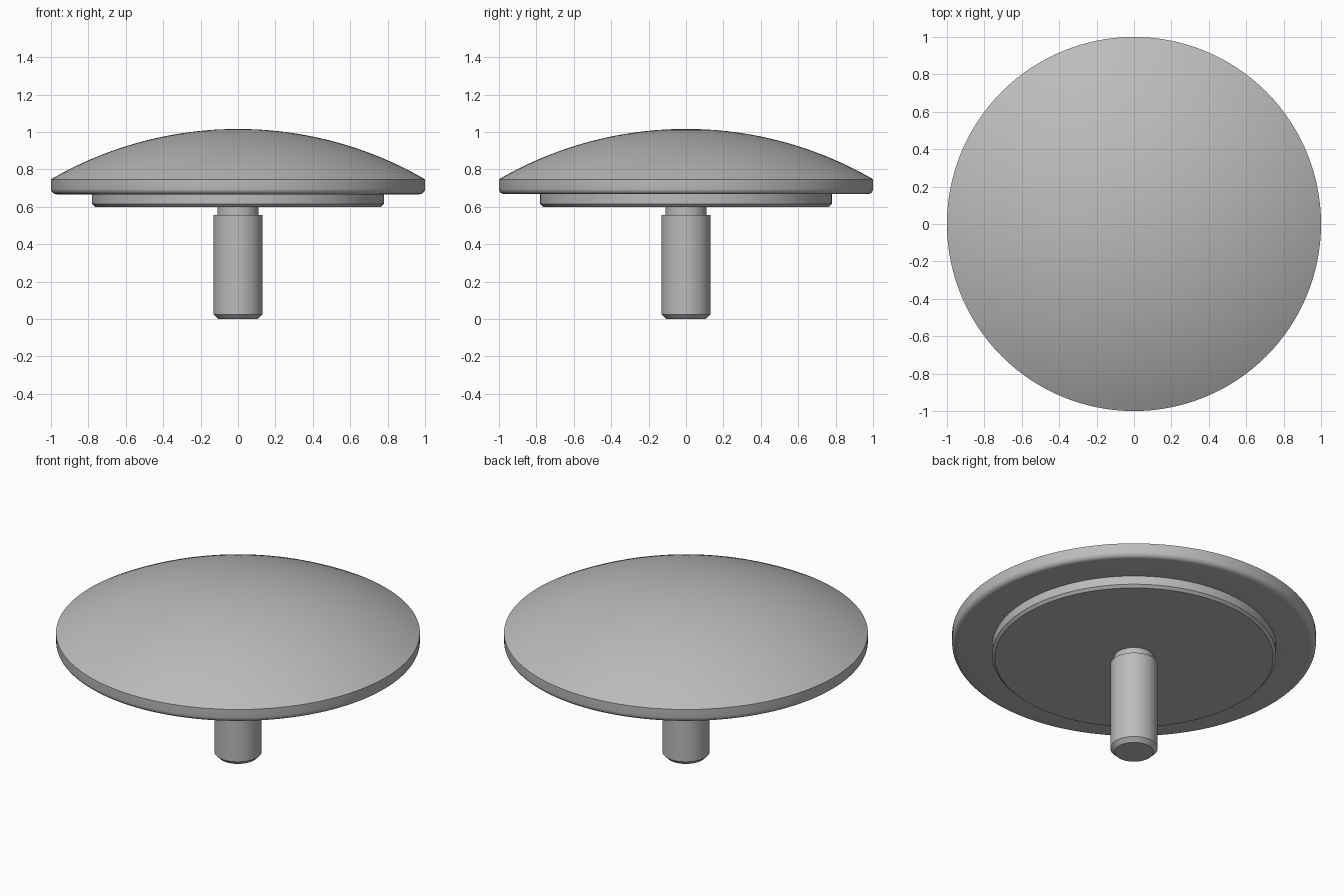
import bpy, bmesh
from math import sqrt, sin, cos, pi, radians

cube = bpy.data.objects.get("Cube")
if cube:
    bpy.data.objects.remove(cube, do_unlink=True)

SEGMENTS = 128

grey = bpy.data.materials.new("satin grey")
grey.use_nodes = True
colour = (0.50, 0.50, 0.50, 1)
grey.diffuse_color = colour
grey.node_tree.nodes["Principled BSDF"].inputs["Base Color"].default_value = colour


def lathe(name, profile):
    """Spin a (radius, height) profile, listed from top to bottom, around z."""
    bm = bmesh.new()
    verts = [bm.verts.new((r, 0, z)) for r, z in profile]
    edges = [bm.edges.new(pair) for pair in zip(verts, verts[1:])]
    bmesh.ops.spin(bm, geom=verts + edges, cent=(0, 0, 0), axis=(0, 0, 1),
                   angle=2 * pi, steps=SEGMENTS)
    bmesh.ops.remove_doubles(bm, verts=bm.verts, dist=0.0005)
    bmesh.ops.recalc_face_normals(bm, faces=bm.faces)
    # Make sure the normals point away from the solid
    low = min(bm.faces, key=lambda f: f.calc_center_median().z)
    if low.normal.z > 0:
        bmesh.ops.reverse_faces(bm, faces=bm.faces)
    mesh = bpy.data.meshes.new(name)
    bm.to_mesh(mesh)
    bm.free()
    mesh.materials.append(grey)
    obj = bpy.data.objects.new(name, mesh)
    bpy.context.collection.objects.link(obj)
    bpy.ops.object.select_all(action="DESELECT")
    obj.select_set(True)
    bpy.context.view_layer.objects.active = obj
    bpy.ops.object.shade_smooth_by_angle(angle=radians(25))
    return obj


# Domed cap: spherical top, straight rim, rounded lower edge, flat underside
top, rim, under, boss_r = 1.016, 0.747, 0.667, 0.78
rise = top - rim
sphere = (1 + rise ** 2) / (2 * rise)
dome = [(i / 24, top - sphere + sqrt(sphere ** 2 - (i / 24) ** 2)) for i in range(25)]
fillet = 0.03
corner = [(1 - fillet + fillet * cos(a), under + fillet - fillet * sin(a))
          for a in (i * pi / 12 for i in range(7))]
lathe("domed_cap", dome + corner + [(boss_r, under)])

# Shallow chamfered disc beneath the cap
base, neck_r = 0.60, 0.11
lathe("under_disc", [(boss_r, under), (boss_r, base + 0.015),
                     (boss_r - 0.015, base), (neck_r, base)])

# Stem with a narrow neck and chamfered tip
stem_r, shoulder = 0.13, 0.556
lathe("stem", [(neck_r, base), (neck_r, shoulder), (stem_r, shoulder),
               (stem_r, 0.024), (stem_r - 0.024, 0), (0, 0)])
